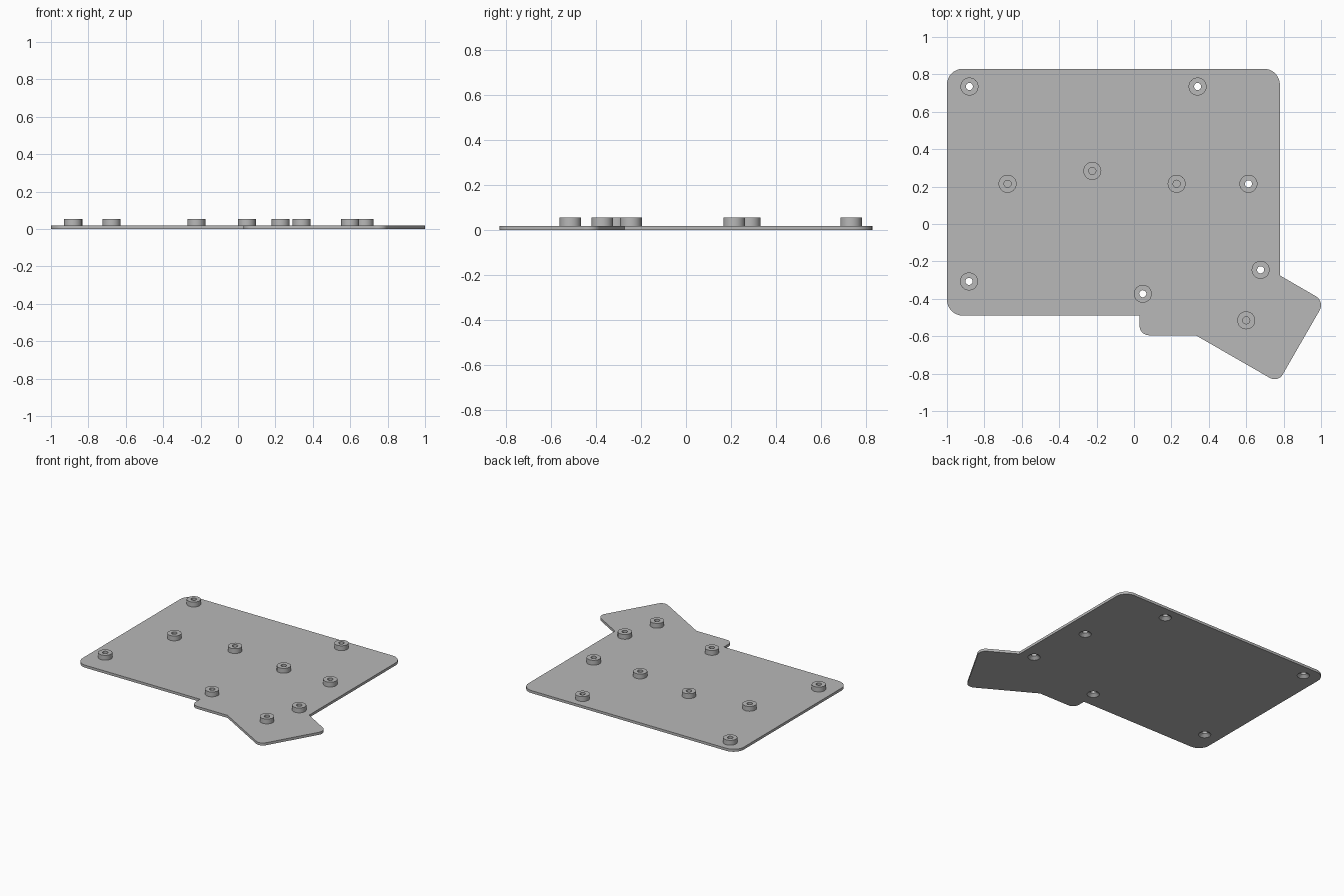
import bpy, bmesh, math
from mathutils import Vector

cube = bpy.data.objects.get("Cube")
if cube:
    bpy.data.objects.remove(cube)

PLATE, TOP = 0.019, 0.055        # plate thickness, standoff top
OUTER, BORE, SINK = 0.048, 0.019, 0.042
SIDES = 32

grey = bpy.data.materials.new("light grey")
grey.use_nodes = True
grey.diffuse_color = (0.48, 0.48, 0.48, 1)
grey.node_tree.nodes["Principled BSDF"].inputs["Base Color"].default_value = grey.diffuse_color


def make_object(name, bm):
    bmesh.ops.recalc_face_normals(bm, faces=bm.faces)
    mesh = bpy.data.meshes.new(name)
    bm.to_mesh(mesh)
    bm.free()
    mesh.materials.append(grey)
    obj = bpy.data.objects.new(name, mesh)
    bpy.context.collection.objects.link(obj)
    return obj


def smooth(obj):
    bpy.ops.object.select_all(action="DESELECT")
    obj.select_set(True)
    bpy.context.view_layer.objects.active = obj
    bpy.ops.object.shade_smooth_by_angle(angle=math.radians(30))


def rounded(corners, steps=8):
    """Outline with each (x, y, radius) right-angled corner turned into an arc."""
    points = []
    for i, (x, y, r) in enumerate(corners):
        p = Vector((x, y))
        if r == 0:
            points.append(p)
            continue
        a = (Vector(corners[i - 1][:2]) - p).normalized()
        b = (Vector(corners[(i + 1) % len(corners)][:2]) - p).normalized()
        centre = p + (a + b) * r
        for k in range(steps + 1):
            t = math.pi / 2 * k / steps
            points.append(centre - b * r * math.cos(t) - a * r * math.sin(t))
    return points


def ring_loft(bm, rings):
    """Closed tube through a loop of (radius, z) rings."""
    loops = []
    for r, z in rings:
        loops.append([bm.verts.new((r * math.cos(2 * math.pi * k / SIDES),
                                    r * math.sin(2 * math.pi * k / SIDES), z))
                      for k in range(SIDES)])
    for i, low in enumerate(loops):
        high = loops[(i + 1) % len(loops)]
        for k in range(SIDES):
            n = (k + 1) % SIDES
            bm.faces.new((low[k], low[n], high[n], high[k]))


# Plate: rectangle with a small step and a tilted wing at the front left
outline = [(-1, 0.83, 0.085), (-1, -0.49, 0.085), (0.03, -0.49, 0),
           (0.03, -0.595, 0.05), (0.33, -0.595, 0), (0.77, -0.848, 0.05),
           (1.02, -0.414, 0.055), (0.78, -0.275, 0), (0.78, 0.83, 0.085)]
bm = bmesh.new()
base = bm.faces.new([bm.verts.new((p.x, p.y, 0)) for p in rounded(outline)])
side = bmesh.ops.extrude_face_region(bm, geom=[base])["geom"]
bmesh.ops.translate(bm, vec=(0, 0, PLATE),
                    verts=[v for v in side if isinstance(v, bmesh.types.BMVert)])
plate = make_object("base_plate", bm)

# Standoff positions: open through the plate, or closed at the plate
through = [(-0.88, 0.735), (0.34, 0.735), (0.612, 0.215),
           (0.677, -0.245), (0.047, -0.373), (-0.882, -0.307)]
blind = [(-0.676, 0.215), (-0.223, 0.284), (0.228, 0.215), (0.6, -0.515)]

# Countersunk screw holes under the through standoffs
bm = bmesh.new()
slope = (SINK - BORE) / PLATE
over = 0.002
for x, y in through:
    cone = bmesh.ops.create_cone(bm, cap_ends=True, segments=SIDES,
                                 radius1=SINK + slope * over,
                                 radius2=BORE - slope * over,
                                 depth=PLATE + 2 * over)
    bmesh.ops.translate(bm, vec=(x, y, PLATE / 2), verts=cone["verts"])
cutter = make_object("hole_cutter", bm)
cutter.hide_render = True
cut = plate.modifiers.new("screw_holes", "BOOLEAN")
cut.operation, cut.solver, cut.object = "DIFFERENCE", "EXACT", cutter
bpy.context.view_layer.objects.active = plate
bpy.ops.object.modifier_apply(modifier=cut.name)
bpy.data.objects.remove(cutter)
smooth(plate)

# Standoffs
for kind, places in (("through", through), ("blind", blind)):
    for i, (x, y) in enumerate(places, 1):
        bm = bmesh.new()
        ring_loft(bm, [(OUTER, PLATE), (OUTER, TOP), (BORE, TOP), (BORE, PLATE)])
        standoff = make_object(f"{kind}_standoff_{i}", bm)
        standoff.location = (x, y, 0)
        smooth(standoff)
